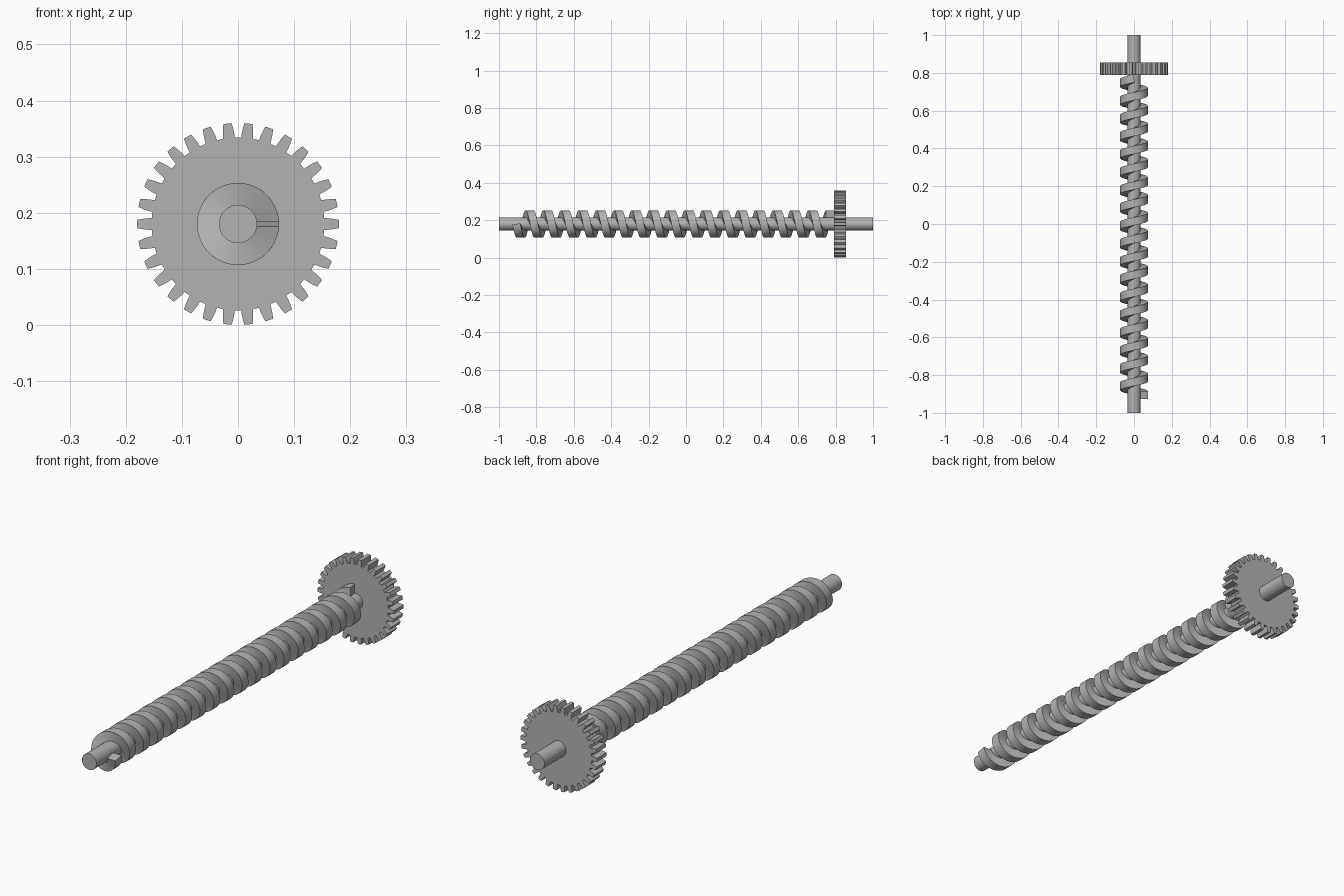
import bpy
import bmesh
import math
from mathutils import Vector

cube = bpy.data.objects.get("Cube")
if cube:
    bpy.data.objects.remove(cube, do_unlink=True)

AXIS_Z = 0.18

steel = bpy.data.materials.new("grey steel")
steel.use_nodes = True
steel.diffuse_color = (0.45, 0.45, 0.45, 1)
steel.node_tree.nodes["Principled BSDF"].inputs["Base Color"].default_value = (0.45, 0.45, 0.45, 1)


def finish(bm, name, angle=30):
    """Turn a bmesh into a named, shaded object on the shaft axis."""
    bmesh.ops.recalc_face_normals(bm, faces=bm.faces)
    mesh = bpy.data.meshes.new(name)
    bm.to_mesh(mesh)
    bm.free()
    mesh.materials.append(steel)
    obj = bpy.data.objects.new(name, mesh)
    obj.location.z = AXIS_Z
    bpy.context.collection.objects.link(obj)
    bpy.ops.object.select_all(action='DESELECT')
    obj.select_set(True)
    bpy.context.view_layer.objects.active = obj
    bpy.ops.object.shade_smooth_by_angle(angle=math.radians(angle))
    return obj


def extrude_outline(name, outline, y0, y1):
    """Extrude an (x, z) outline along the shaft axis."""
    bm = bmesh.new()
    face = bm.faces.new([bm.verts.new((x, y0, z)) for x, z in outline])
    geo = bmesh.ops.extrude_face_region(bm, geom=[face])["geom"]
    verts = [g for g in geo if isinstance(g, bmesh.types.BMVert)]
    bmesh.ops.translate(bm, verts=verts, vec=(0, y1 - y0, 0))
    return finish(bm, name)


def polar(radius, angle):
    return radius * math.cos(angle), radius * math.sin(angle)


# Shaft
extrude_outline("shaft", [polar(0.034, math.tau * i / 48) for i in range(48)], -1, 1)

# Gear wheel with tapered teeth: (radius, half width) along one flank
TEETH = 30
flank = [(0.154, 0.0105), (0.163, 0.0101), (0.171, 0.0091), (0.18, 0.0072)]
outline = []
for i in range(TEETH):
    centre = math.tau * i / TEETH
    outline += [polar(r, centre - w / r) for r, w in flank]
    outline += [polar(r, centre + w / r) for r, w in reversed(flank)]
extrude_outline("gear_wheel", outline, 0.79, 0.855)

# Worm thread: a rectangular section swept along a right-handed helix
PITCH, TURNS, START = 0.0945, 17.75, -0.907
INNER, OUTER, WIDTH, LEAD = 0.03, 0.073, 0.042, 0.2
STEPS = 48
bm = bmesh.new()
rings = []
for i in range(int(TURNS * STEPS) + 1):
    turn = i / STEPS
    a = math.tau * turn
    radial = Vector((math.cos(a), 0, -math.sin(a)))
    tangent = Vector((-math.sin(a), 0, -math.cos(a)))
    side = Vector((0, math.cos(LEAD), 0)) - tangent * math.sin(LEAD)
    centre = Vector((0, START + PITCH * turn, 0))
    section = [(INNER, -1), (OUTER, -1), (OUTER, 1), (INNER, 1)]
    rings.append([bm.verts.new(centre + radial * r + side * s * WIDTH / 2) for r, s in section])
for a, b in zip(rings, rings[1:]):
    for k in range(4):
        n = (k + 1) % 4
        bm.faces.new((a[k], a[n], b[n], b[k]))
bm.faces.new(rings[0])
bm.faces.new(rings[-1])
finish(bm, "worm_thread")
